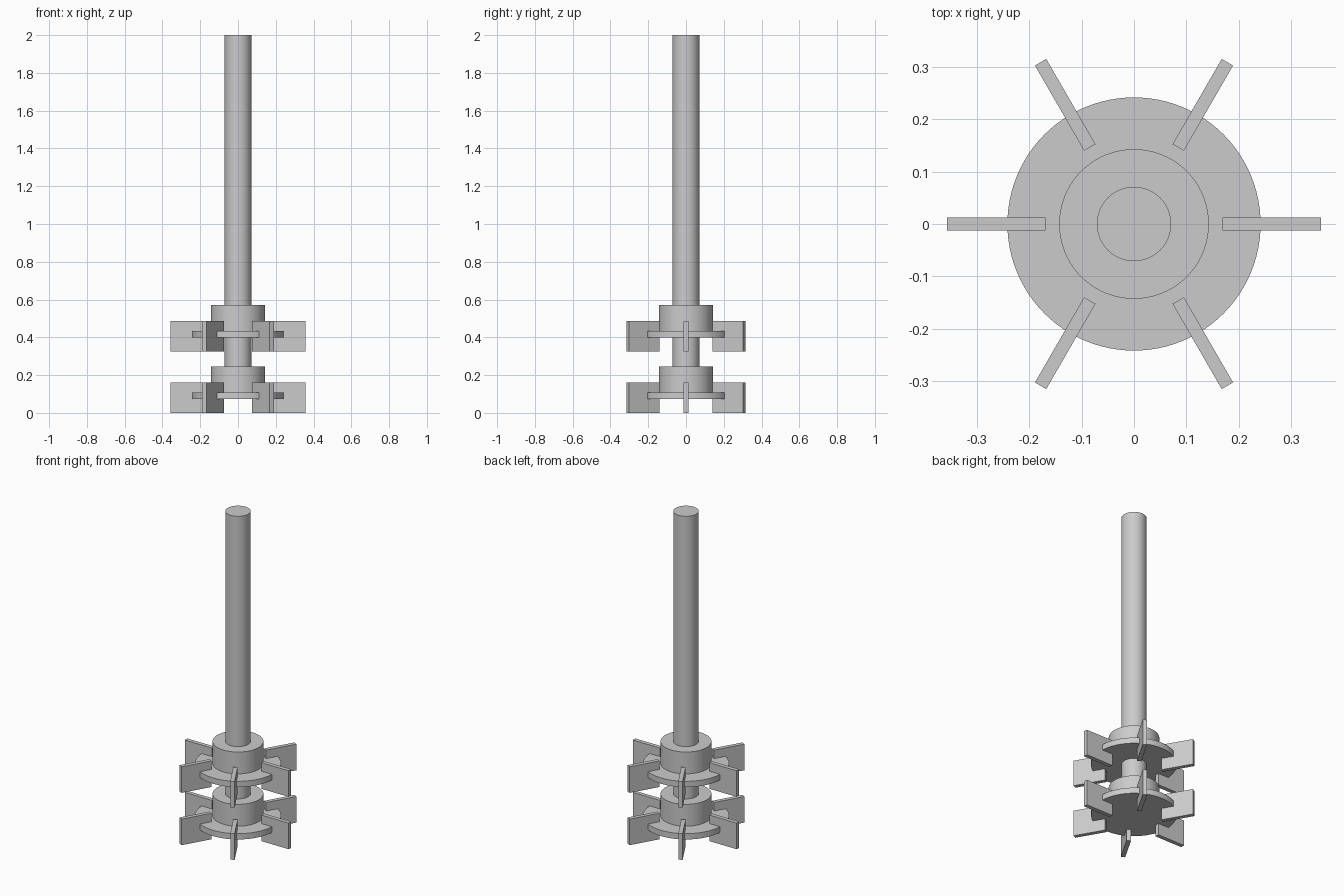
import bpy
import math
from mathutils import Matrix

cube = bpy.data.objects.get("Cube")
if cube:
    bpy.data.objects.remove(cube, do_unlink=True)

steel = bpy.data.materials.new("light grey steel")
steel.use_nodes = True
colour = (0.6, 0.6, 0.6, 1)
steel.diffuse_color = colour
steel.node_tree.nodes["Principled BSDF"].inputs["Base Color"].default_value = colour


def cylinder(name, radius, bottom, top):
    bpy.ops.mesh.primitive_cylinder_add(
        vertices=96, radius=radius, depth=top - bottom,
        location=(0, 0, (bottom + top) / 2))
    obj = bpy.context.object
    obj.name = name
    obj.data.materials.append(steel)
    bpy.ops.object.shade_smooth_by_angle(angle=math.radians(30))
    return obj


def blade(name, inner, outer, thickness, bottom, top, angle):
    bpy.ops.mesh.primitive_cube_add(size=1)
    obj = bpy.context.object
    obj.name = name
    size = (outer - inner, thickness, top - bottom)
    centre = ((inner + outer) / 2, 0, (bottom + top) / 2)
    obj.data.transform(Matrix.Rotation(angle, 4, "Z")
                       @ Matrix.Translation(centre)
                       @ Matrix.Diagonal((*size, 1)))
    obj.data.materials.append(steel)


# Long central shaft
cylinder("shaft", 0.071, 0.08, 2.0)

# Two identical impellers: disc, hub and six radial blades
for level, base in (("lower", 0.0), ("upper", 0.325)):
    cylinder(level + "_disc", 0.242, base + 0.073, base + 0.109)
    cylinder(level + "_hub", 0.143, base + 0.075, base + 0.245)
    for i in range(6):
        blade(f"{level}_blade_{i + 1}", 0.169, 0.357, 0.025,
              base, base + 0.162, i * math.pi / 3)
